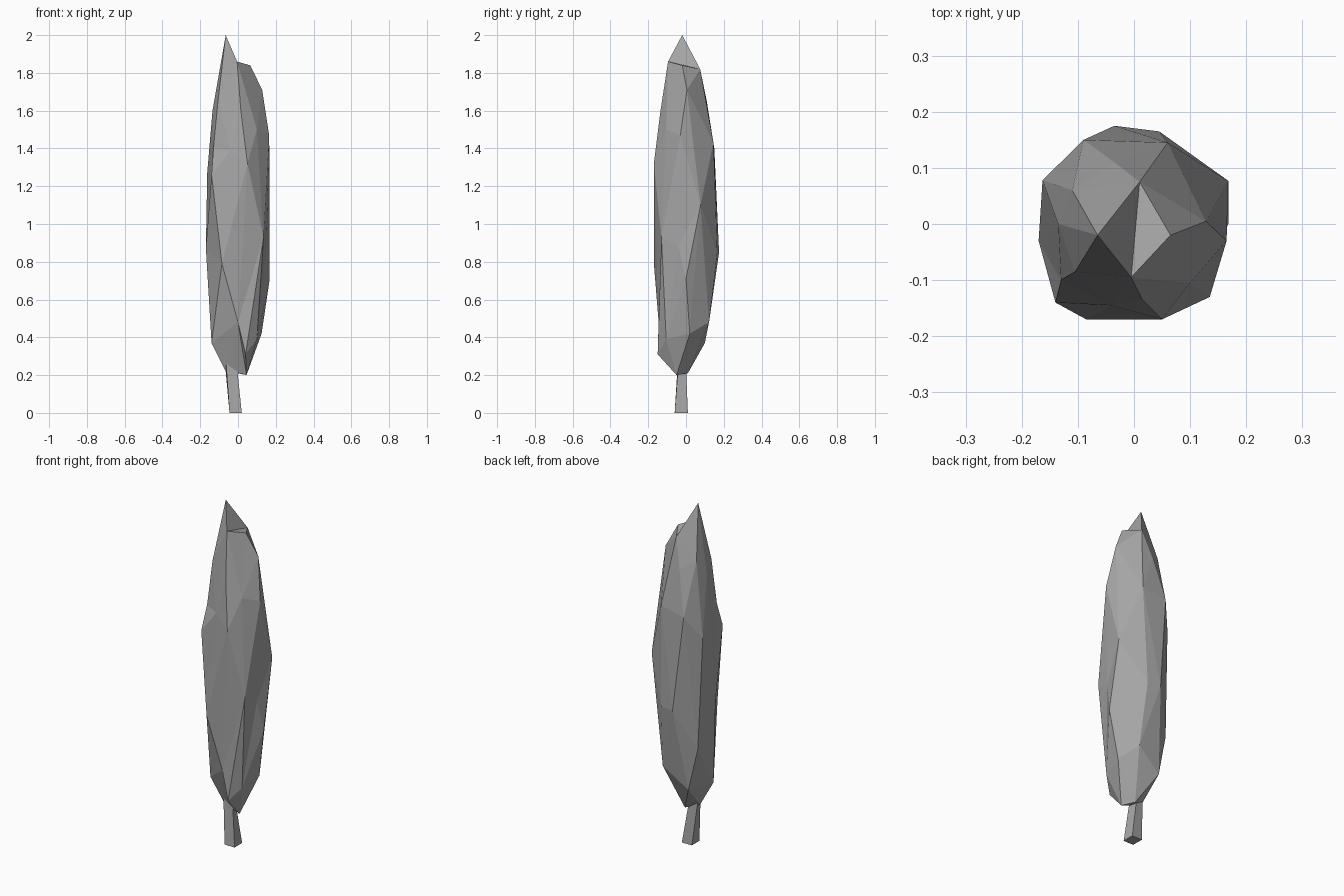
import bpy, bmesh
from mathutils import Vector

if "Cube" in bpy.data.objects:
    bpy.data.objects.remove(bpy.data.objects["Cube"])

# Muted grey shared by crown and trunk
grey = bpy.data.materials.new("muted_grey")
grey.diffuse_color = (.38, .38, .38, 1)
grey.use_nodes = True
grey.node_tree.nodes["Principled BSDF"].inputs["Base Color"].default_value = grey.diffuse_color


def add_object(name, bm):
    bmesh.ops.recalc_face_normals(bm, faces=bm.faces)
    mesh = bpy.data.meshes.new(name)
    bm.to_mesh(mesh)
    bm.free()
    mesh.materials.append(grey)
    obj = bpy.data.objects.new(name, mesh)
    bpy.context.collection.objects.link(obj)
    return obj


# Foliage: staggered control points, joined like the skin of a stretched sphere
crown_top = [(-.065, -.02, 2), (-.005, -.095, 1.86), (.065, -.02, 1.84),
             (.01, .075, 1.82), (-.11, .06, 1.7)]
crown_upper = [(.128, .005, 1.71), (-.035, .11, 1.65), (-.135, 0, 1.6),
               (-.105, -.085, 1.66), (.015, -.135, 1.6), (.165, -.03, 1.47),
               (-.09, .15, 1.4), (.06, .145, 1.43), (.05, -.17, 1.32),
               (-.04, -.145, 1.39), (-.13, -.1, 1.4), (.1, -.105, 1.5)]
crown_middle = [(-.163, .078, 1.27), (.168, .077, 1.1), (-.14, -.14, 1.26),
                (.135, -.13, .93), (-.17, -.03, .87), (.045, .165, .85),
                (-.035, .175, .85), (-.085, -.17, .79), (.15, -.04, .88)]
crown_lower = [(.168, 0, .71), (-.14, .09, .62), (0, -.145, .48),
               (.065, .122, .48), (.125, .02, .42), (-.14, -.055, .37),
               (-.085, .1, .37), (.04, -.15, .31), (.1, -.105, .39),
               (-.07, -.03, .23), (.045, -.05, .2), (0, .01, .21)]
bm = bmesh.new()
real = {}
for p in crown_top + crown_upper + crown_middle + crown_lower:
    d = Vector((p[0] / .17, p[1] / .17, (p[2] - 1.1) / .9)).normalized()
    real[bm.verts.new(d)] = p
bmesh.ops.convex_hull(bm, input=bm.verts)
bmesh.ops.recalc_face_normals(bm, faces=bm.faces)
for v, p in real.items():
    v.co = p
# Turn the edge beside the tip so the spire stands free of the right shoulder
tip, shoulder = [v for v, p in real.items() if p in (crown_top[0], crown_top[2])]
edge = bm.edges.get((tip, shoulder))
if edge:
    bmesh.utils.edge_rotate(edge, True)
add_object("foliage", bm)

# Trunk: leaning four-sided post, narrowing as it enters the crown
bm = bmesh.new()
sections = [(0, [(-.045, -.06), (.02, -.06), (.02, .01), (-.045, .01)]),
            (.24, [(-.062, -.045), (-.005, -.042), (-.018, 0), (-.067, -.01)]),
            (.4, [(-.06, -.035), (-.02, -.035), (-.02, 0), (-.06, 0)])]
rings = [[bm.verts.new((x, y, z)) for x, y in pts] for z, pts in sections]
for a, b in zip(rings, rings[1:]):
    for i in range(4):
        j = (i + 1) % 4
        bm.faces.new((a[i], a[j], b[j], b[i]))
bm.faces.new(rings[0][::-1])
bm.faces.new(rings[-1])
add_object("trunk", bm)
